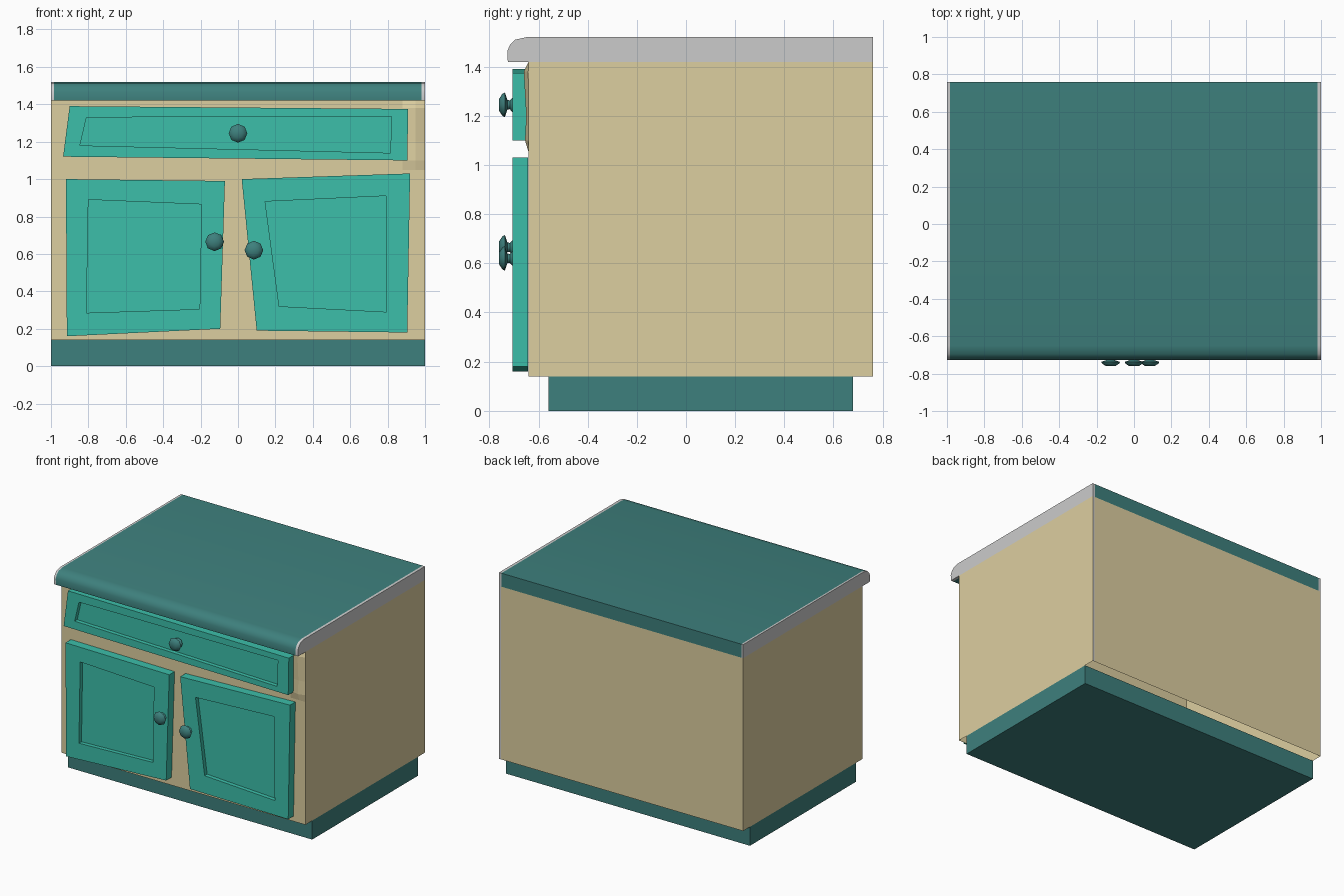
import bpy, bmesh
from math import cos, sin, pi, radians

if "Cube" in bpy.data.objects:
    bpy.data.objects.remove(bpy.data.objects["Cube"])


def material(name, rgb):
    m = bpy.data.materials.new(name)
    m.diffuse_color = (*rgb, 1)
    m.use_nodes = True
    m.node_tree.nodes["Principled BSDF"].inputs["Base Color"].default_value = m.diffuse_color
    return m


TAN = material("cream_paint", (0.72, 0.62, 0.35))
TEAL = material("bright_teal", (0.045, 0.52, 0.40))
DARK = material("dark_teal", (0.048, 0.216, 0.205))


def finish(name, bm, mat, fix=True, smooth=0):
    if fix:
        bmesh.ops.recalc_face_normals(bm, faces=bm.faces[:])
    me = bpy.data.meshes.new(name)
    bm.to_mesh(me)
    bm.free()
    ob = bpy.data.objects.new(name, me)
    bpy.context.collection.objects.link(ob)
    if mat:
        me.materials.append(mat)
    if smooth:
        bpy.ops.object.select_all(action='DESELECT')
        ob.select_set(True)
        bpy.context.view_layer.objects.active = ob
        bpy.ops.object.shade_smooth_by_angle(angle=radians(smooth))
    return ob


def loft(name, rings, mat, closed=True, start=True, end=True, fix=True, smooth=0):
    """Skin a list of rings, optionally capping the two ends."""
    bm = bmesh.new()
    vs = [[bm.verts.new(p) for p in r] for r in rings]
    n = len(vs[0])
    for a, b in zip(vs, vs[1:]):
        for i in range(n if closed else n - 1):
            j = (i + 1) % n
            bm.faces.new((a[i], a[j], b[j], b[i]))
    if start:
        bm.faces.new(vs[0][::-1])
    if end:
        bm.faces.new(vs[-1])
    return finish(name, bm, mat, fix, smooth)


def wall(name, path, z0, z1, mat):
    rings = [[(x, y, z) for x, y in path] for z in (z0, z1)]
    return loft(name, rings, mat, closed=False, start=False, end=False, fix=False)


# Plinth
base = [(-1, -0.56), (1, -0.56), (1, 0.68), (-1, 0.68)]
loft("plinth", [[(x, y, z) for x, y in base] for z in (0, 0.14)], DARK)

# Carcass: thin walls open underneath, with a grey edge strip at one rear corner
wall("carcass", [(0.985, 0.76), (-1, 0.76), (-1, -0.64), (1, -0.64), (1, 0.76)],
     0.14, 1.42, TAN)
wall("rear_edge_strip", [(1, 0.76), (0.985, 0.76)], 0.14, 1.42, None)

# Slight warp of the front frame beside the drawer
warp = [(-0.64, 1.05), (-0.655, 1.10), (-0.65, 1.20), (-0.66, 1.38), (-0.64, 1.42)]
loft("frame_warp", [[(x, -0.64 + (y + 0.64) * s, z) for y, z in warp]
                    for x, s in ((0.88, 0.1), (0.95, 1), (0.999, 0.1))], TAN)

# Worktop with rounded front and grey end trims
profile = [(-0.725, 1.42), (-0.727, 1.465), (-0.715, 1.49), (-0.695, 1.51),
           (-0.65, 1.52), (0.76, 1.52), (0.76, 1.42)]
for name, x0, x1, mat, cap in (("worktop", -0.985, 0.98, DARK, False),
                               ("worktop_trim_left", -1, -0.985, None, True),
                               ("worktop_trim_right", 0.98, 1, None, True)):
    loft(name, [[(x, y, z) for y, z in profile] for x in (x0, x1)], mat,
         start=cap, end=cap, smooth=50)

# Drawer and doors: crooked slabs with a recessed panel
fronts = {
    "drawer_front": ([(-0.935, 1.12), (0.905, 1.10), (0.91, 1.375), (-0.90, 1.39)],
                     [(-0.845, 1.18), (0.815, 1.14), (0.82, 1.335), (-0.81, 1.33)]),
    "left_door": ([(-0.915, 0.16), (-0.095, 0.20), (-0.07, 0.99), (-0.92, 1.0)],
                  [(-0.81, 0.285), (-0.205, 0.305), (-0.195, 0.865), (-0.80, 0.89)]),
    "right_door": ([(0.10, 0.19), (0.905, 0.18), (0.92, 1.03), (0.02, 1.0)],
                   [(0.22, 0.32), (0.795, 0.29), (0.79, 0.91), (0.145, 0.88)]),
}
for name, (outer, inner) in fronts.items():
    steps = ((outer, -0.642), (outer, -0.705), (inner, -0.705), (inner, -0.675))
    loft(name, [[(x, y, z) for x, z in quad] for quad, y in steps], TEAL)

# Mushroom knobs
knob = [(0.036, -0.70), (0.018, -0.717), (0.02, -0.727), (0.05, -0.737), (0.045, -0.747),
        (0.025, -0.76)]
for name, cx, cz in (("drawer_knob", 0, 1.245), ("left_knob", -0.125, 0.665),
                     ("right_knob", 0.085, 0.62)):
    loft(name, [[(cx + r * cos(i * pi / 4), y, cz + r * sin(i * pi / 4))
                 for i in range(8)] for r, y in knob], DARK, smooth=50)
